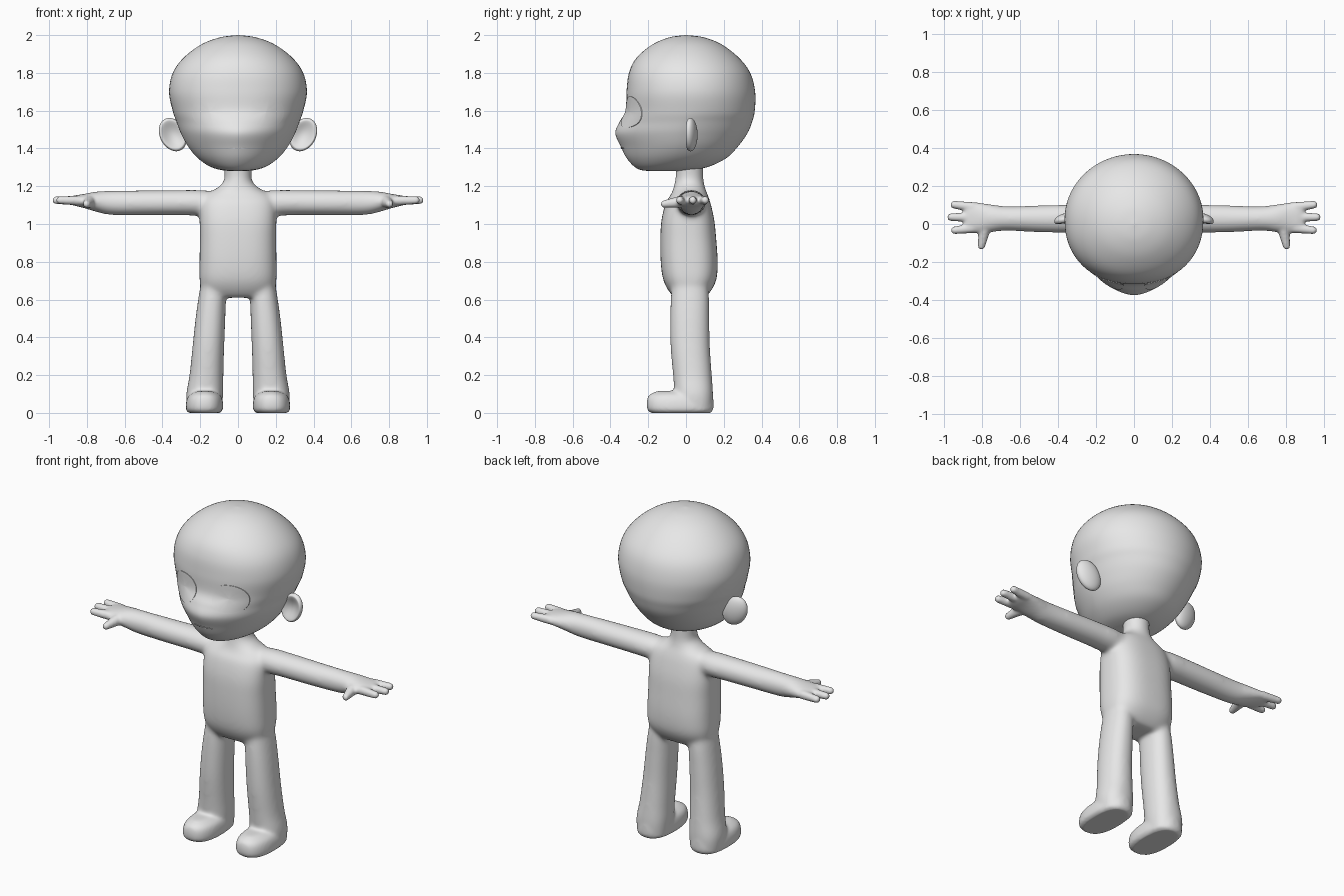
import bpy
import bmesh
from math import cos, sin, pi, radians
from mathutils import Vector, Matrix
from mathutils.bvhtree import BVHTree

if "Cube" in bpy.data.objects:
    bpy.data.objects.remove(bpy.data.objects["Cube"])

clay = bpy.data.materials.new("light grey clay")
clay.use_nodes = True
clay.diffuse_color = (0.8, 0.8, 0.8, 1)
clay.node_tree.nodes["Principled BSDF"].inputs["Base Color"].default_value = (0.8, 0.8, 0.8, 1)


def finish(name, bm, sharp=180):
    bmesh.ops.recalc_face_normals(bm, faces=bm.faces)
    mesh = bpy.data.meshes.new(name)
    bm.to_mesh(mesh)
    bm.free()
    mesh.materials.append(clay)
    mesh.shade_smooth()
    if sharp < 180:
        mesh.set_sharp_from_angle(angle=radians(sharp))
    obj = bpy.data.objects.new(name, mesh)
    bpy.context.scene.collection.objects.link(obj)
    return obj


def smooth_rows(rows, steps=6):
    """Catmull-Rom interpolation between cross-section rows."""
    rows = [Vector(r) for r in rows]
    ext = [rows[0]] + rows + [rows[-1]]
    out = []
    for a, b, c, d in zip(ext, ext[1:], ext[2:], ext[3:]):
        for i in range(steps):
            t = i / steps
            out.append((2 * b + (c - a) * t + (2 * a - 5 * b + 4 * c - d) * t * t
                        + (3 * b - a - 3 * c + d) * t ** 3) / 2)
    return out + [rows[-1]]


def power(value, p):
    return (1 if value >= 0 else -1) * abs(value) ** (2 / p)


def loft(bm, rows, place, back=None, sides=48):
    """Rows are (station, centre, half width, front y, back y, squareness)."""
    rings = []
    for s, c, w, lo, hi, p in smooth_rows(rows):
        ring = []
        for i in range(sides):
            a = 2 * pi * i / sides
            q = back if back and sin(a) > 0 else p
            u = c + w * power(cos(a), q)
            v = (lo + hi) / 2 + (hi - lo) / 2 * power(sin(a), q)
            ring.append(bm.verts.new(place(s, u, v)))
        rings.append(ring)
    for r0, r1 in zip(rings, rings[1:]):
        for i in range(sides):
            j = (i + 1) % sides
            bm.faces.new((r0[i], r0[j], r1[j], r1[i]))
    bm.faces.new(rings[0])
    bm.faces.new(rings[-1])


def digit(bm, start, end, r0, r1):
    """Tapered finger from overlapping balls."""
    for i in range(11):
        t = i / 10
        spot = Matrix.Translation(Vector(start).lerp(Vector(end), t))
        bmesh.ops.create_icosphere(bm, subdivisions=3, radius=r0 + (r1 - r0) * t, matrix=spot)


# Body: torso with neck, legs, feet, arms and hands fused into one skin
body_bm = bmesh.new()
loft(body_bm, [
    (.61, 0, .17, -.06, .10, 2.6), (.65, 0, .193, -.095, .135, 2.6),
    (.71, 0, .204, -.122, .162, 2.7), (.80, 0, .204, -.134, .168, 2.7),
    (.92, 0, .202, -.136, .16, 2.7), (1.02, 0, .203, -.13, .15, 2.7),
    (1.11, 0, .2, -.108, .13, 2.5), (1.155, 0, .175, -.08, .115, 2.3),
    (1.185, 0, .12, -.068, .103, 2.1), (1.22, 0, .08, -.06, .095, 2),
    (1.26, 0, .072, -.055, .092, 2), (1.36, 0, .08, -.06, .09, 2)],
    lambda s, u, v: (u, v, s))
for side in (1, -1):
    upright = lambda s, u, v: (side * u, v, s)
    sideways = lambda s, u, v: (side * s, v, u)
    # Leg
    loft(body_bm, [
        (.01, .177, .09, -.05, .14, 2.3), (.1, .176, .097, -.06, .143, 2.3),
        (.2, .167, .09, -.069, .137, 2.2), (.35, .157, .084, -.082, .127, 2.2),
        (.5, .146, .079, -.084, .124, 2.2), (.62, .136, .072, -.08, .122, 2.2),
        (.72, .13, .06, -.07, .11, 2.2)], upright)
    # Foot
    loft(body_bm, [
        (0, .178, .083, -.185, .13, 2.5), (.02, .178, .098, -.205, .144, 2.5),
        (.065, .177, .096, -.207, .145, 2.5), (.095, .176, .082, -.195, .14, 2.4),
        (.116, .176, .045, -.155, .11, 2.3)], upright)
    # Arm and palm
    loft(body_bm, [
        (.1, 1.11, .06, -.04, .09, 2), (.2, 1.112, .068, -.05, .104, 2),
        (.32, 1.113, .067, -.048, .103, 2), (.5, 1.112, .066, -.044, .098, 2),
        (.67, 1.112, .064, -.036, .094, 2), (.75, 1.118, .053, -.042, .102, 2),
        (.82, 1.122, .036, -.048, .112, 2.2), (.87, 1.124, .026, -.045, .115, 2.4),
        (.895, 1.124, .016, -.03, .1, 2.4)], sideways)
    # Three fingers and a thumb
    for y0, y1, reach in ((.09, .101, .945), (.035, .036, .962), (-.022, -.033, .942)):
        digit(body_bm, (side * .85, y0, 1.124), (side * reach, y1, 1.126), .026, .021)
    digit(body_bm, (side * .785, -.02, 1.118), (side * .802, -.115, 1.106), .034, .02)
body = finish("body", body_bm)

# Fuse the overlapping parts, then soften the joints of the limbs
fuse = body.modifiers.new("fuse", "REMESH")
fuse.mode = "VOXEL"
fuse.voxel_size = 0.008
graph = bpy.context.evaluated_depsgraph_get()
fused = bpy.data.meshes.new_from_object(body.evaluated_get(graph))
body.modifiers.clear()
body.data = fused
fused.materials.clear()
fused.materials.append(clay)
fused.shade_smooth()
core = body.vertex_groups.new(name="joints")
for v in fused.vertices:
    weight = min(1, max(0, (.75 - abs(v.co.x)) * 8)) * min(1, max(0, (v.co.z - .05) * 8))
    core.add([v.index], weight, "REPLACE")
for label, rounds, group in (("soften joints", 35, "joints"), ("soften skin", 5, "")):
    soft = body.modifiers.new(label, "SMOOTH")
    soft.factor = 0.5
    soft.iterations = rounds
    soft.vertex_group = group

# Head: round skull with a pointed lower face
head_bm = bmesh.new()
loft(head_bm, [
    (1.28, 0, .02, -.17, -.06, 2), (1.285, 0, .085, -.235, .03, 2),
    (1.305, 0, .15, -.275, .125, 1.9), (1.35, 0, .214, -.315, .215, 1.8),
    (1.41, 0, .264, -.345, .275, 1.75), (1.48, 0, .302, -.374, .325, 1.75),
    (1.54, 0, .325, -.352, .35, 1.9), (1.6, 0, .346, -.32, .364, 2.15),
    (1.7, 0, .365, -.315, .366, 2.2), (1.8, 0, .345, -.302, .34, 2.15),
    (1.88, 0, .288, -.262, .28, 2.05), (1.95, 0, .195, -.178, .19, 2),
    (1.988, 0, .095, -.088, .095, 2), (2.0, 0, .004, -.004, .004, 2)],
    lambda s, u, v: (u, v, s), back=2, sides=72)
surface = BVHTree.FromBMesh(head_bm)
finish("head", head_bm)


def face_plate(name, cx, cz, w, h, p):
    """Thin raised patch following the face, with a skirt around its rim."""
    bm = bmesh.new()
    rings = []
    for r, lift in ((.02, .004), (.35, .004), (.7, .004), (.9, .004), (1, .004), (1, -.005)):
        ring = []
        for i in range(48):
            a = 2 * pi * i / 48
            x, z = cx + w * r * power(cos(a), p), cz + h * r * power(sin(a), p)
            hit = surface.ray_cast(Vector((x, -2, z)), Vector((0, 1, 0)))[0]
            ring.append(bm.verts.new((x, hit.y - lift, z)))
        rings.append(ring)
    for r0, r1 in zip(rings, rings[1:]):
        for i in range(48):
            j = (i + 1) % 48
            bm.faces.new((r0[i], r0[j], r1[j], r1[i]))
    bm.faces.new(rings[0])
    for face in bm.faces:
        face.normal_update()
    finish(name, bm, 45)


face_plate("mouth", 0, 1.402, .062, .004, 2)
for side, label in ((1, "left"), (-1, "right")):
    face_plate(label + "_eye", side * .149, 1.593, .094, .082, 2.2)

    # Ear: flattened ball, dished on its front and leaning outwards at the top
    ear_bm = bmesh.new()
    bmesh.ops.create_icosphere(ear_bm, subdivisions=5, radius=1)
    for v in ear_bm.verts:
        x, y, z = v.co
        if y < 0:
            y += 1.15 * max(0, 1 - 1.25 * (x * x + z * z)) ** 1.2
        v.co = (side * (.345 + .072 * x + .018 * z), .024 + .036 * y - .01 * x, 1.473 + .088 * z)
    finish(label + "_ear", ear_bm)
